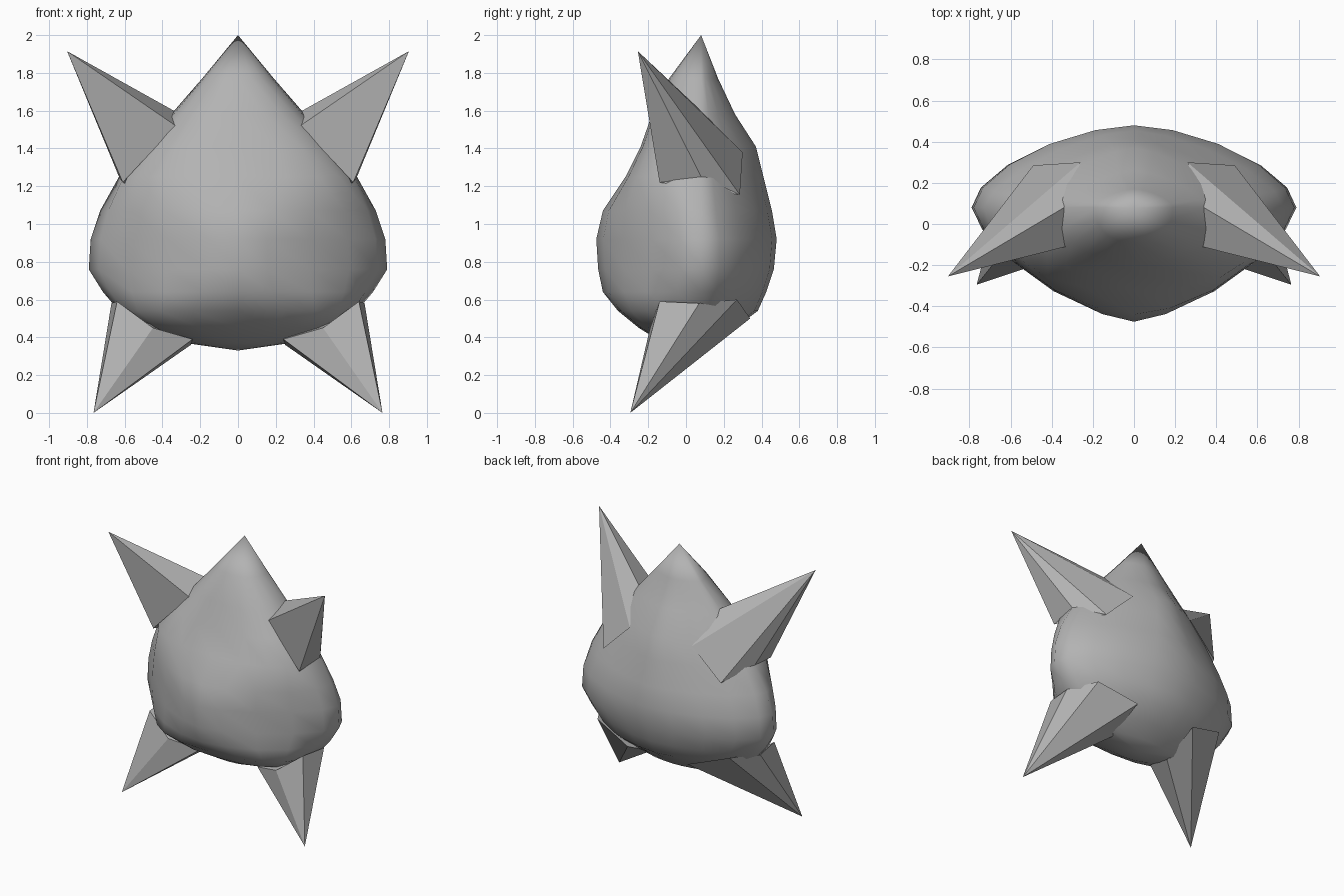
import bpy, bmesh
from math import sin, cos, pi

if "Cube" in bpy.data.objects:
    bpy.data.objects.remove(bpy.data.objects["Cube"])

SEG = 20
grey = bpy.data.materials.new("grey")
grey.diffuse_color = (.45, .45, .45, 1)
grey.use_nodes = True
grey.node_tree.nodes["Principled BSDF"].inputs["Base Color"].default_value = grey.diffuse_color


def finish(name, bm):
    bmesh.ops.recalc_face_normals(bm, faces=bm.faces[:])
    me = bpy.data.meshes.new(name)
    bm.to_mesh(me)
    bm.free()
    me.materials.append(grey)
    ob = bpy.data.objects.new(name, me)
    bpy.context.collection.objects.link(ob)
    return ob


# Body: stacked rings (z, half width, front y, back y, front and back squareness)
MID = 0.08
rings = [(1.77, .19, -.09, .17, 2.3, 1.6), (1.58, .355, -.18, .26, 2.5, 1.5),
         (1.41, .50, -.24, .37, 2.6, 1.4), (1.25, .63, -.32, .41, 2.6, 1.4),
         (1.07, .73, -.44, .455, 1.65, 1.5), (.92, .78, -.475, .48, 1.45, 1.65),
         (.76, .79, -.465, .465, 1.45, 1.7), (.64, .715, -.44, .425, 1.75, 1.65),
         (.54, .63, -.36, .38, 2.5, 1.65), (.45, .50, -.25, .26, 2.6, 1.7),
         (.37, .28, -.12, .16, 2, 1.8)]
bm = bmesh.new()
top = bm.verts.new((0, MID, 2.0))
bottom = bm.verts.new((0, .05, .33))
loops = []
for z, w, front, back, pf, pb in rings:
    loop = []
    for i in range(SEG):
        a = 2 * pi * i / SEG
        s, c = sin(a), cos(a)
        p = 2 / (pf if c > 0 else pb)
        x = w * abs(s) ** p * (1 if s > 0 else -1)
        y = MID + abs(c) ** p * ((front if c > 0 else back) - MID)
        loop.append(bm.verts.new((x, y, z)))
    loops.append(loop)
for i in range(SEG):
    j = (i + 1) % SEG
    bm.faces.new((top, loops[0][i], loops[0][j]))
    bm.faces.new((bottom, loops[-1][j], loops[-1][i]))
    for a, b in zip(loops, loops[1:]):
        bm.faces.new((a[i], b[i], b[j], a[j]))
body = finish("body", bm)
for poly in body.data.polygons:
    poly.use_smooth = True


# Spikes: faceted pyramids with their base ring on the body, mirrored in x
def spike(name, tip, base, side):
    bm = bmesh.new()
    t = bm.verts.new((tip[0] * side, tip[1], tip[2]))
    vs = [bm.verts.new((x * side, y, z)) for x, y, z in base]
    for i in range(len(vs)):
        bm.faces.new((t, vs[i], vs[(i + 1) % len(vs)]))
    bm.faces.new(vs)
    finish(name, bm)


upper = [(.33, -.11, 1.52), (.34, .08, 1.60), (.26, .30, 1.38),
         (.49, .285, 1.155), (.63, .08, 1.25), (.61, -.14, 1.22)]
lower = [(.64, -.14, .59), (.67, .07, .58), (.55, .27, .60), (.25, .34, .50),
         (.25, .06, .36), (.24, -.11, .39), (.45, -.19, .45)]
for side, label in ((-1, "left"), (1, "right")):
    spike("upper_spike_" + label, (.905, -.255, 1.915), upper, side)
    spike("lower_spike_" + label, (.765, -.295, 0), lower, side)
